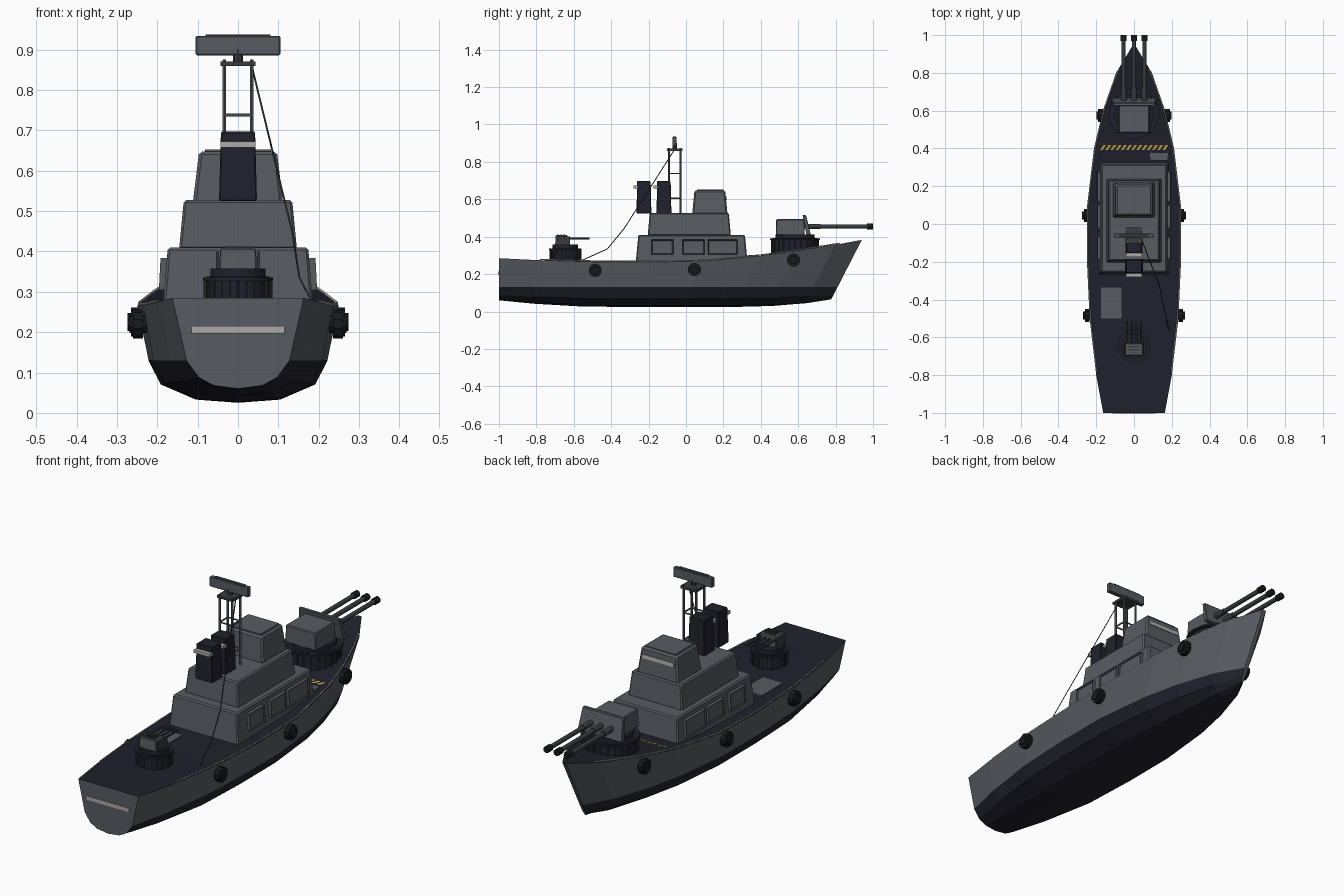
import bpy, bmesh, math
from mathutils import Vector

cube = bpy.data.objects.get("Cube")
if cube:
    bpy.data.objects.remove(cube, do_unlink=True)


def material(name, rgb):
    m = bpy.data.materials.new(name)
    m.use_nodes = True
    m.diffuse_color = (*rgb, 1)
    m.node_tree.nodes["Principled BSDF"].inputs["Base Color"].default_value = (*rgb, 1)
    return m


GREY = material("hull grey", (0.095, 0.105, 0.12))
NAVY = material("deck navy", (0.015, 0.015, 0.026))
BLACK = material("rubber black", (0.009, 0.01, 0.013))
STEEL = material("dark steel", (0.04, 0.043, 0.048))
PALE = material("pale trim", (0.42, 0.41, 0.4))
YELLOW = material("warning yellow", (0.55, 0.36, 0.06))


def finish(name, bm, *mats):
    bmesh.ops.recalc_face_normals(bm, faces=bm.faces)
    mesh = bpy.data.meshes.new(name)
    bm.to_mesh(mesh)
    bm.free()
    for m in mats:
        mesh.materials.append(m)
    ob = bpy.data.objects.new(name, mesh)
    bpy.context.collection.objects.link(ob)
    return ob


def box(name, xs, ys, zs, mat, top=(1, 1), shift=(0, 0), bevel=0):
    """Box whose top can be scaled and shifted."""
    bm = bmesh.new()
    bmesh.ops.create_cube(bm, size=1)
    mid = [(a + b) / 2 for a, b in (xs, ys, zs)]
    size = [b - a for a, b in (xs, ys, zs)]
    for v in bm.verts:
        up = v.co.z > 0
        for i in range(2):
            v.co[i] = mid[i] + v.co[i] * size[i] * (top[i] if up else 1) + (shift[i] if up else 0)
        v.co.z = mid[2] + v.co.z * size[2]
    ob = finish(name, bm, mat)
    if bevel:
        mod = ob.modifiers.new("edge", "BEVEL")
        mod.width, mod.segments = bevel, 1
    return ob


def rod(name, a, b, r, mat, sides=8, r2=None):
    """Cylinder or cone from point a to point b."""
    a, b = Vector(a), Vector(b)
    bm = bmesh.new()
    bmesh.ops.create_cone(bm, cap_ends=True, segments=sides, radius1=r,
                          radius2=r if r2 is None else r2, depth=(b - a).length)
    bmesh.ops.rotate(bm, verts=bm.verts, matrix=(b - a).to_track_quat("Z", "Y").to_matrix())
    bmesh.ops.translate(bm, verts=bm.verts, vec=(a + b) / 2)
    if sides > 12:
        for f in bm.faces:
            f.smooth = len(f.verts) == 4
    return finish(name, bm, mat)


def wire(name, pts, r, mat):
    cu = bpy.data.curves.new(name, "CURVE")
    cu.dimensions = "3D"
    cu.bevel_depth, cu.bevel_resolution = r, 0
    sp = cu.splines.new("POLY")
    sp.points.add(len(pts) - 1)
    for p, co in zip(sp.points, pts):
        p.co = (*co, 1)
    cu.materials.append(mat)
    bpy.context.collection.objects.link(bpy.data.objects.new(name, cu))


# Hull lines: station, half beam, deck height, keel height
STATIONS = [(-1, .163, .285, .06), (-.8, .2, .275, .042), (-.5, .235, .266, .026),
            (-.2, .249, .264, .025), (.1, .248, .27, .025), (.4, .212, .298, .025),
            (.6, .165, .326, .03), (.8, .095, .357, .045), (.94, .01, .383, .065)]


def hull_at(y, col):
    for p, q in zip(STATIONS, STATIONS[1:]):
        if y <= q[0]:
            return p[col] + (q[col] - p[col]) * (y - p[0]) / (q[0] - p[0])
    return STATIONS[-1][col]


def section(i):
    y, w, deck, keel = STATIONS[i]
    slim = (.88, .95)[i] if i < 2 else 1
    levels = [(1, deck, .94), (.89 * slim, .13, .81), (.77 * slim ** 2, keel * .5 + .058, .79),
              (.42 * slim, keel + .008, .78), (0, keel, .775)]
    side = [(w * k, -1 + (y + 1) * (end + 1) / 1.94, z) for k, z, end in levels]
    return side + [(-x, yy, z) for x, yy, z in side[-2::-1]]


# Hull with painted bottom and deck
bm = bmesh.new()
rings = [[bm.verts.new(p) for p in section(i)] for i in range(len(STATIONS))]
for a, b in zip(rings, rings[1:]):
    n = len(a)
    for j in range(n):
        f = bm.faces.new((a[j], a[(j + 1) % n], b[(j + 1) % n], b[j]))
        f.material_index = 0 if j in (0, n - 2) else 1
bm.faces.new(rings[0])
bm.faces.new(rings[-1])
finish("hull", bm, GREY, NAVY)
box("transom_stripe", (-.115, .115), (-1.004, -.995), (.197, .215), PALE)

# Gunwale strips and rubber fenders on both sides
for s, side in ((1, "left"), (-1, "right")):
    ys = [-.78 + .08 * i for i in range(21)]
    wire(side + "_gunwale", [(s * (hull_at(y, 1) - .004), y, hull_at(y, 2) + .004) for y in ys], .0035, PALE)
    for y, z, x in ((-.485, .22, .235), (.045, .225, .24), (.575, .275, .165)):
        rod(side + "_fender", (s * x, y, z), (s * (x + .025), y, z), .036, BLACK, 10)
        rod(side + "_fender_hub", (s * (x - .01), y, z), (s * (x + .034), y, z), .022, BLACK, 10)

# Deck plates and warning stripe
box("deck_hatch", (-.175, -.065), (-.5, -.335), (.262, .272), GREY)
box("step_plate", (.085, .18), (.335, .375), (.285, .302), GREY)
for i in range(13):
    x = -.18 + i * .0275
    bm = bmesh.new()
    vs = [bm.verts.new((x + dx, y, hull_at(y, 2) + .003))
          for dx, y in ((0, .392), (.014, .392), (.032, .418), (.018, .418))]
    bm.faces.new(vs)
    finish("warning_slash", bm, YELLOW)

# Superstructure tiers
box("lower_cabin", (-.187, .187), (-.27, .33), (.25, .41), GREY, (.93, .95), bevel=.006)
box("middle_cabin", (-.146, .146), (-.205, .24), (.405, .527), GREY, (.92, .95), bevel=.006)
box("bridge", (-.112, .112), (.033, .222), (.52, .648), GREY, (.86, .87), bevel=.008)
box("bridge_roof", (-.082, .082), (.058, .2), (.645, .652), GREY)
box("bridge_window", (-.085, .085), (.209, .218), (.597, .615), PALE, (.98, 1), (0, -.002))

# Framed side windows
for s, side in ((1, "left"), (-1, "right")):
    for y0, y1 in ((-.185, -.068), (-.02, .1), (.118, .275)):
        xs = sorted((s * .17, s * .196))
        win = box(side + "_window", xs, (y0, y1), (.304, .384), GREY, shift=(-s * .004, 0))
        win.data.materials.append(STEEL)
        bm = bmesh.new()
        bm.from_mesh(win.data)
        face = max(bm.faces, key=lambda f: f.calc_center_median().x * s)
        rim = bmesh.ops.inset_region(bm, faces=[face], thickness=.008, depth=-.006)
        for f in rim["faces"]:
            f.material_index = 1
        bm.to_mesh(win.data)
        bm.free()

# Twin funnels with pale bands
for y, x in ((-.225, .047), (-.118, .045)):
    box("funnel", (-x, x), (y - .04, y + .04), (.525, .697), NAVY, (.9, .9), bevel=.003)
    box("funnel_band", (-.043, .043), (y - .056, y - .034), (.658, .673), PALE)

# Lattice mast, platform and radar
for x in (-.034, .034):
    for y in (-.092, -.03):
        rod("mast_leg", (x, y, .525), (x, y, .875), .0055, GREY, 6)
    for z in (.605, .738):
        rod("mast_side_brace", (x, -.092, z), (x, -.03, z), .004, GREY, 6)
for y in (-.092, -.03):
    for z in (.605, .738):
        rod("mast_cross_brace", (-.034, y, z), (.034, y, z), .004, GREY, 6)
box("mast_platform", (-.043, .043), (-.102, -.018), (.859, .871), STEEL)
rod("radar_post", (0, -.061, .865), (0, -.061, .9), .012, STEEL)
box("radar", (-.105, .105), (-.072, -.05), (.886, .934), GREY, bevel=.003)
box("radar_cap", (-.08, .08), (-.069, -.053), (.932, .937), STEEL)
wire("rigging", [(.034, -.065, .86), (.135, -.33, .445), (.152, -.42, .335), (.185, -.56, .272)], .0025, STEEL)


def gun_base(name, y, z0, z1, r):
    """Round mount with a ribbed wall and a rim."""
    rod(name + "_mount", (0, y, z0), (0, y, z1 - .02), r * .92, NAVY, 24)
    rod(name + "_rim", (0, y, z1 - .03), (0, y, z1 - .022), r * 1.02, NAVY, 24)
    rod(name + "_turntable", (0, y, z1 - .025), (0, y, z1), r * .8, NAVY, 24)
    for i in range(24):
        a = i * math.tau / 24
        p = (r * .97 * math.cos(a), y + r * .97 * math.sin(a))
        rod(name + "_rib", (*p, z0 + .015), (*p, z1 - .024), .003, STEEL, 4)


# Bow gun
gun_base("bow_gun", .583, .29, .412, .13)
box("bow_gun_house", (-.084, .084), (.48, .635), (.408, .494), GREY, (.95, .97), bevel=.004)
box("bow_gun_shield", (-.12, .12), (.645, .668), (.408, .515), GREY, (.92, .8), (0, -.024), bevel=.003)
for x in (-.055, 0, .055):
    rod("bow_gun_barrel", (x, .63, .455), (x, .975, .455), .011, STEEL, 12)
    rod("bow_gun_sleeve", (x, .65, .455), (x, .72, .455), .014, STEEL, 12)
    rod("bow_gun_muzzle", (x, .968, .455), (x, 1, .455), .016, BLACK, 12)

# Stern gun
gun_base("stern_gun", -.645, .26, .358, .085)
box("stern_gun_house", (-.047, .047), (-.7, -.63), (.355, .408), GREY, (.94, .9), bevel=.003)
for s in (-1, 1):
    box("stern_gun_cheek", sorted((s * .047, s * .054)), (-.69, -.62), (.355, .4), STEEL)
for i in range(3):
    box("stern_gun_vent", (-.032, .032), (-.686 + i * .016, -.679 + i * .016), (.405, .412), STEEL)
for x in (-.036, -.012, .012, .036):
    rod("stern_gun_barrel", (x, -.64, .391), (x, -.515, .391), .0055, STEEL, 8)
